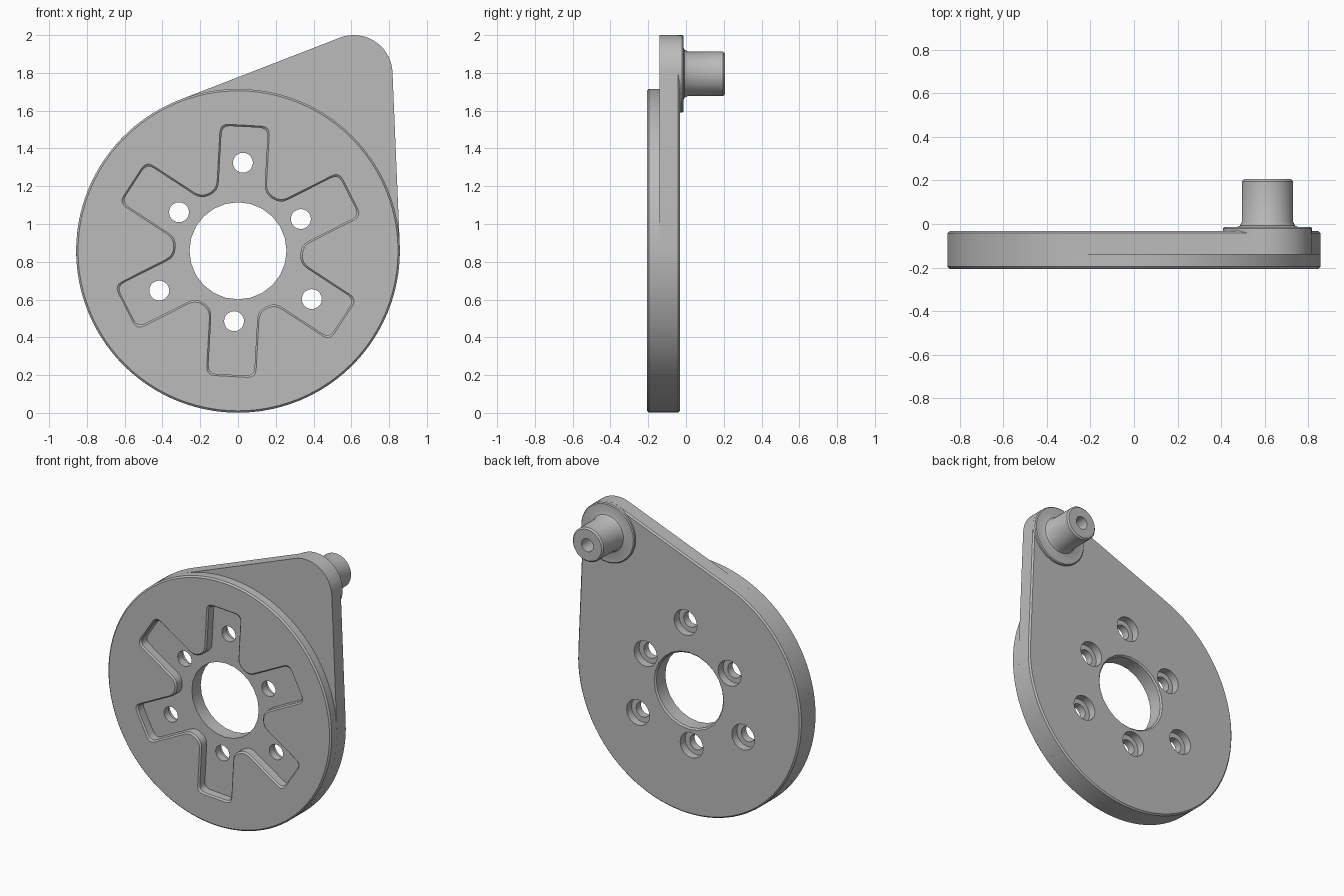
import bpy, bmesh
from math import pi, cos, sin, acos, asin, atan2, hypot, radians
from mathutils import Vector

cube = bpy.data.objects.get("Cube")
if cube:
    bpy.data.objects.remove(cube, do_unlink=True)

grey = bpy.data.materials.new("plain grey metal")
grey.use_nodes = True
grey.diffuse_color = (0.5, 0.5, 0.5, 1)
grey.node_tree.nodes["Principled BSDF"].inputs["Base Color"].default_value = (0.5, 0.5, 0.5, 1)

CENTRE = (0, 0.858)          # disc axis (x, z)
PIN = (0.613, 1.795)         # pin axis (x, z)
R_DISC, R_LOBE = 0.857, 0.205
FRONT, STEP, BACK, TIP = -0.206, -0.14, -0.032, 0.206
TURN = radians(26.8)         # direction of the first pocket arm


def arc(c, r, a0, a1, n):
    """Points from angle a0 to a1, both ends included."""
    return [(c[0] + r * cos(a0 + (a1 - a0) * i / n),
             c[1] + r * sin(a0 + (a1 - a0) * i / n)) for i in range(n + 1)]


def circle(c, r, n):
    return arc(c, r, 0, 2 * pi, n)[:-1]


def teardrop(inset):
    """Outline wrapped around the disc and the pin lobe."""
    dx, dz = PIN[0] - CENTRE[0], PIN[1] - CENTRE[1]
    phi = atan2(dz, dx)
    alpha = acos((R_DISC - R_LOBE) / hypot(dx, dz))
    return (arc(PIN, R_LOBE - inset, phi - alpha, phi + alpha, 20)
            + arc(CENTRE, R_DISC - inset, phi + alpha, phi - alpha + 2 * pi, 72))


def rounded(corners, radius, n=4):
    """Polygon with softly rounded corners."""
    out = []
    for i, p in enumerate(corners):
        a = p + (corners[i - 1] - p).normalized() * radius
        b = p + (corners[(i + 1) % len(corners)] - p).normalized() * radius
        for k in range(n + 1):
            t = k / n
            out.append(tuple(a * (1 - t) ** 2 + p * 2 * t * (1 - t) + b * t * t))
    return out


def star(grow):
    """Six straight arms around a round hub."""
    half, hub, end = 0.122 + grow, 0.335 + grow, 0.657 + grow
    corners = []
    for k in range(6):
        a = TURN + k * pi / 3
        along, side = Vector((cos(a), sin(a))), Vector((-sin(a), cos(a)))
        root = hub * cos(asin(half / hub))
        for d, s in ((root, -1), (end, -1), (end, 1), (root, 1)):
            corners.append(Vector(CENTRE) + along * d + side * half * s)
    return rounded(corners, 0.045)


def loft(name, sections):
    """Solid from matching outlines, each given as (y, outline)."""
    bm = bmesh.new()
    rings = [[bm.verts.new((x, y, z)) for x, z in pts] for y, pts in sections]
    for a, b in zip(rings, rings[1:]):
        for i in range(len(a)):
            j = (i + 1) % len(a)
            bm.faces.new((a[i], a[j], b[j], b[i]))
    bm.faces.new(rings[0])
    bm.faces.new(rings[-1])
    bmesh.ops.recalc_face_normals(bm, faces=bm.faces)
    mesh = bpy.data.meshes.new(name)
    bm.to_mesh(mesh)
    bm.free()
    mesh.materials.append(grey)
    ob = bpy.data.objects.new(name, mesh)
    bpy.context.collection.objects.link(ob)
    return ob


def turned(name, c, profile, n):
    """Round part along y, profile given as (radius, y)."""
    return loft(name, [(y, circle(c, r, n)) for r, y in profile])


def cut(ob, cutter):
    mod = ob.modifiers.new("cut", "BOOLEAN")
    mod.operation, mod.solver, mod.object = "DIFFERENCE", "EXACT", cutter
    bpy.context.view_layer.objects.active = ob
    bpy.ops.object.modifier_apply(modifier=mod.name)
    bpy.data.objects.remove(cutter, do_unlink=True)


# Front disc with the star pocket cut through to the back plate
edge = 0.01
front_disc = turned("front_disc", CENTRE, [(R_DISC - edge, FRONT), (R_DISC, FRONT + edge),
                                           (R_DISC, STEP)], 96)
cut(front_disc, loft("pocket_cutter", [(FRONT - 0.05, star(edge)), (FRONT - 0.001, star(edge)),
                                       (FRONT + edge, star(0)), (STEP + 0.05, star(0))]))

# Teardrop back plate with a softened rear edge
back_plate = loft("back_plate", [(STEP, teardrop(0)), (BACK - edge, teardrop(0)),
                                 (BACK, teardrop(edge))])

# Central bore, chamfered at the back
cut(back_plate, turned("bore_cutter", CENTRE, [(0.257, STEP - 0.1), (0.257, BACK - edge),
                                               (0.267, BACK), (0.267, BACK + 0.1)], 24))

# Bolt holes, alternating between two pitch circles, counterbored from the back
for k in range(6):
    a = TURN + k * pi / 3
    pitch = 0.467 if k % 2 else 0.373
    spot = (CENTRE[0] + pitch * cos(a), CENTRE[1] + pitch * sin(a))
    cut(back_plate, turned("bolt_cutter", spot, [(0.053, STEP - 0.1), (0.053, BACK - 0.055),
                                                 (0.088, BACK - 0.055), (0.088, BACK + 0.1)], 20))

# Flanged pin with a fillet at its base and a blind hole in its tip
pin = turned("pin", PIN, [
    (R_LOBE, BACK - 0.015), (R_LOBE, -0.02), (R_LOBE - 0.006, -0.014),
    (0.142, -0.014), (0.127, -0.008), (0.118, 0.01),
    (0.118, TIP - edge), (0.118 - edge, TIP), (0.045, TIP), (0.045, 0.05)], 40)

# Smooth round surfaces, keep machined edges crisp
bpy.ops.object.select_all(action="DESELECT")
for ob in (front_disc, back_plate, pin):
    ob.select_set(True)
bpy.context.view_layer.objects.active = back_plate
bpy.ops.object.shade_smooth_by_angle(angle=radians(30))
